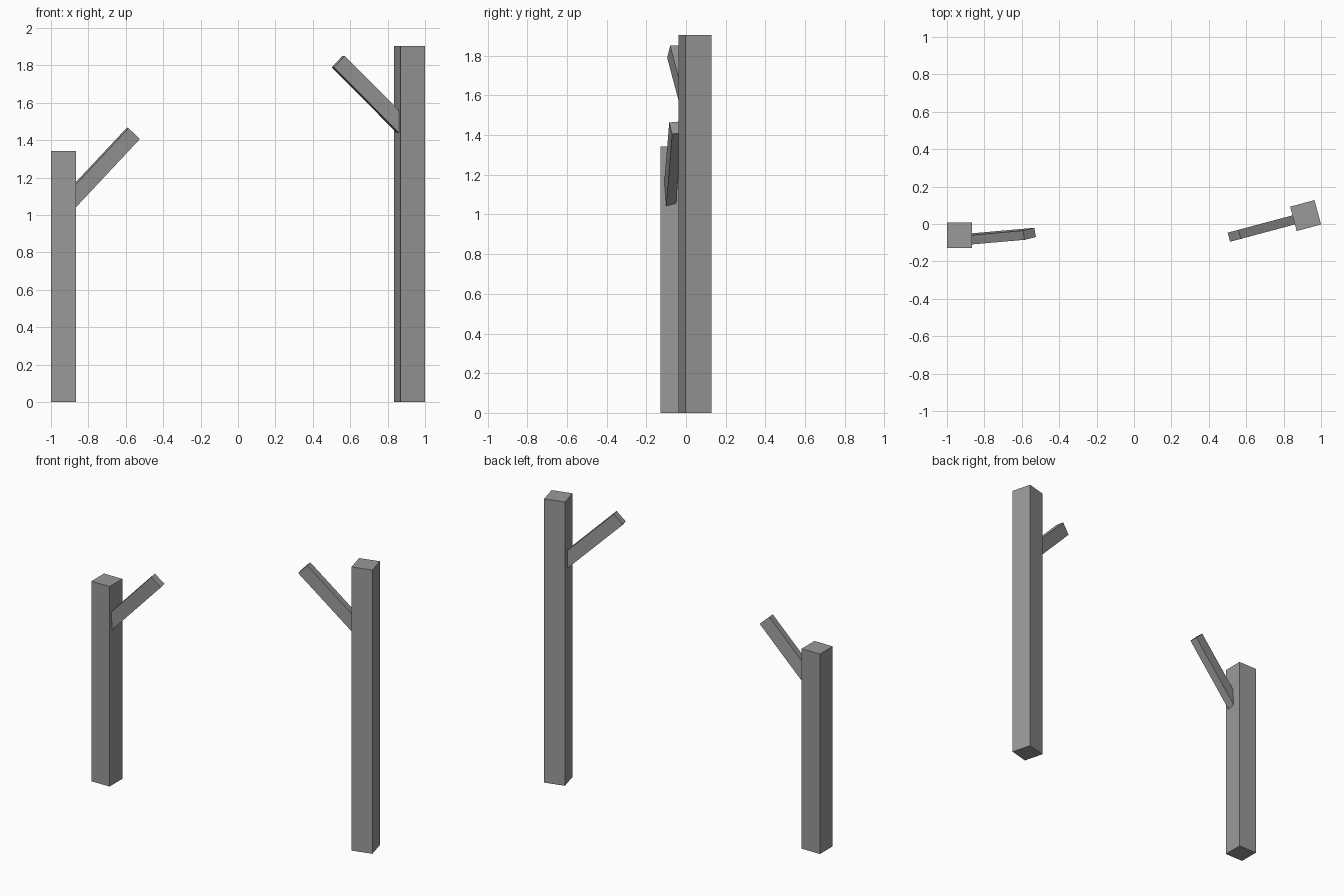
import bpy
from math import radians
from mathutils import Matrix, Vector

cube = bpy.data.objects.get("Cube")
if cube:
    bpy.data.objects.remove(cube, do_unlink=True)

POST_WIDTH = 0.135
BRACE_SIZE = (0.56, 0.05, 0.085)   # length, thickness, depth

grey = bpy.data.materials.new("plain_grey")
grey.use_nodes = True
grey.diffuse_color = (0.32, 0.32, 0.32, 1)
grey.node_tree.nodes["Principled BSDF"].inputs["Base Color"].default_value = grey.diffuse_color


def box(name, size, matrix):
    """Flat-faced box whose dimensions are baked into its mesh."""
    bpy.ops.mesh.primitive_cube_add(size=1)
    obj = bpy.context.object
    obj.name = name
    obj.data.transform(Matrix.Diagonal((*size, 1)))
    obj.matrix_world = matrix
    obj.data.materials.append(grey)
    return obj


def post(name, x, y, height, turn):
    """Square upright standing on the ground."""
    place = Matrix.Translation((x, y, height / 2))
    box(name, (POST_WIDTH, POST_WIDTH, height), place @ Matrix.Rotation(radians(turn), 4, "Z"))


def brace(name, tip, direction, depth_axis):
    """Slanted beam ending at tip, with its lower end sunk into a post."""
    along = Vector(direction).normalized()
    side = Vector(depth_axis).cross(along).normalized()
    up = along.cross(side)
    turn = Matrix((along, side, up)).transposed().to_4x4()
    centre = Vector(tip) - along * BRACE_SIZE[0] / 2
    box(name, BRACE_SIZE, Matrix.Translation(centre) @ turn)


# Short post with its slightly twisted brace
post("short_post", -0.9325, -0.06, 1.343, 0)
brace("short_post_brace", (-0.559, -0.0525, 1.437), (0.34, 0.03, 0.363), (-0.06, -0.015, 0.06))

# Tall post, turned towards the short one, with its brace
post("tall_post", 0.9175, 0.045, 1.905, 15)
brace("tall_post_brace", (0.536, -0.063, 1.82), (-0.695, -0.186, 0.70), (0.058, 0.0156, 0.06))
